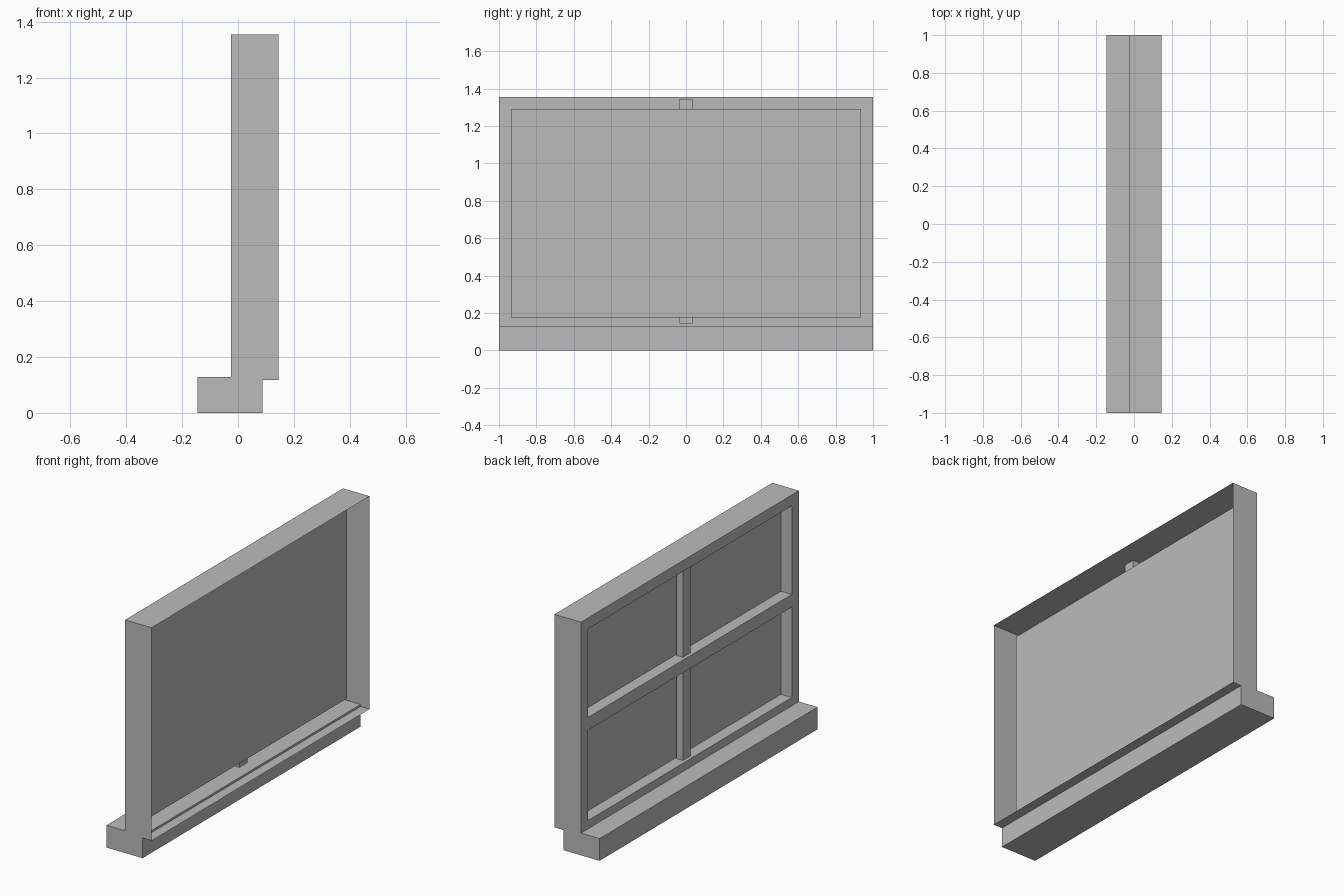
import bpy
import bmesh

cube = bpy.data.objects.get("Cube")
if cube:
    bpy.data.objects.remove(cube, do_unlink=True)

# Single painted finish
paint = bpy.data.materials.new("grey_paint")
paint.use_nodes = True
GREY = (0.5, 0.5, 0.5, 1.0)
paint.diffuse_color = GREY
paint.node_tree.nodes["Principled BSDF"].inputs["Base Color"].default_value = GREY

# Shared dimensions: frame front, frame back and glass planes along x
FRONT, BACK, GLASS = -0.025, 0.145, 0.045
HALF, OPEN = 1.0, 0.935
BASE, TOP = 0.117, 1.354
OPEN_LOW, OPEN_HIGH = 0.177, 1.29
RAIL_LOW, RAIL_HIGH = 0.702, 0.776


def finish(name, bm):
    mesh = bpy.data.meshes.new(name)
    bm.to_mesh(mesh)
    bm.free()
    mesh.materials.append(paint)
    obj = bpy.data.objects.new(name, mesh)
    bpy.context.collection.objects.link(obj)
    return obj


def box(name, xs, ys, zs, open_ends=False, inward=False):
    """Box between limits; open_ends leaves off the two faces across x."""
    bm = bmesh.new()
    bmesh.ops.create_cube(bm, size=1)
    for v in bm.verts:
        v.co = [lim[int(c > 0)] for c, lim in zip(v.co, (xs, ys, zs))]
    bm.normal_update()
    if open_ends:
        ends = [f for f in bm.faces if abs(f.normal.x) > 0.5]
        bmesh.ops.delete(bm, geom=ends, context='FACES_ONLY')
    if inward:
        bmesh.ops.reverse_faces(bm, faces=bm.faces[:])
    return finish(name, bm)


def sheets(name, x, rects):
    """Flat rectangles across x, facing -x."""
    bm = bmesh.new()
    for y0, y1, z0, z1 in rects:
        corners = ((y0, z0), (y0, z1), (y1, z1), (y1, z0))
        bm.faces.new([bm.verts.new((x, y, z)) for y, z in corners])
    bmesh.ops.remove_doubles(bm, verts=bm.verts[:], dist=0.0001)
    return finish(name, bm)


# Projecting sill
box("sill", (-0.145, 0.087), (-HALF, HALF), (0, 0.129))

# Thin outer casing, open towards the back
box("frame_casing", (FRONT, BACK), (-HALF, HALF), (BASE, TOP), open_ends=True)

# Front of the frame: stiles and three rails
sheets("frame_front", FRONT, [
    (-HALF, -OPEN, BASE, TOP),
    (OPEN, HALF, BASE, TOP),
    (-OPEN, OPEN, BASE, OPEN_LOW),
    (-OPEN, OPEN, RAIL_LOW, RAIL_HIGH),
    (-OPEN, OPEN, OPEN_HIGH, TOP),
])

# Reveals running back from the front to the glass
for name, low, high in (("lower_reveal", OPEN_LOW, RAIL_LOW),
                        ("upper_reveal", RAIL_HIGH, OPEN_HIGH)):
    box(name, (FRONT, GLASS), (-OPEN, OPEN), (low, high),
        open_ends=True, inward=True)

# Glass sheet behind both openings
sheets("glass_pane", GLASS, [(-OPEN, OPEN, OPEN_LOW, OPEN_HIGH)])

# Upright glazing bar, slightly set back and longer than the opening
box("upright_bar", (-0.005, 0.035), (-0.035, 0.035), (0.144, 1.343))
